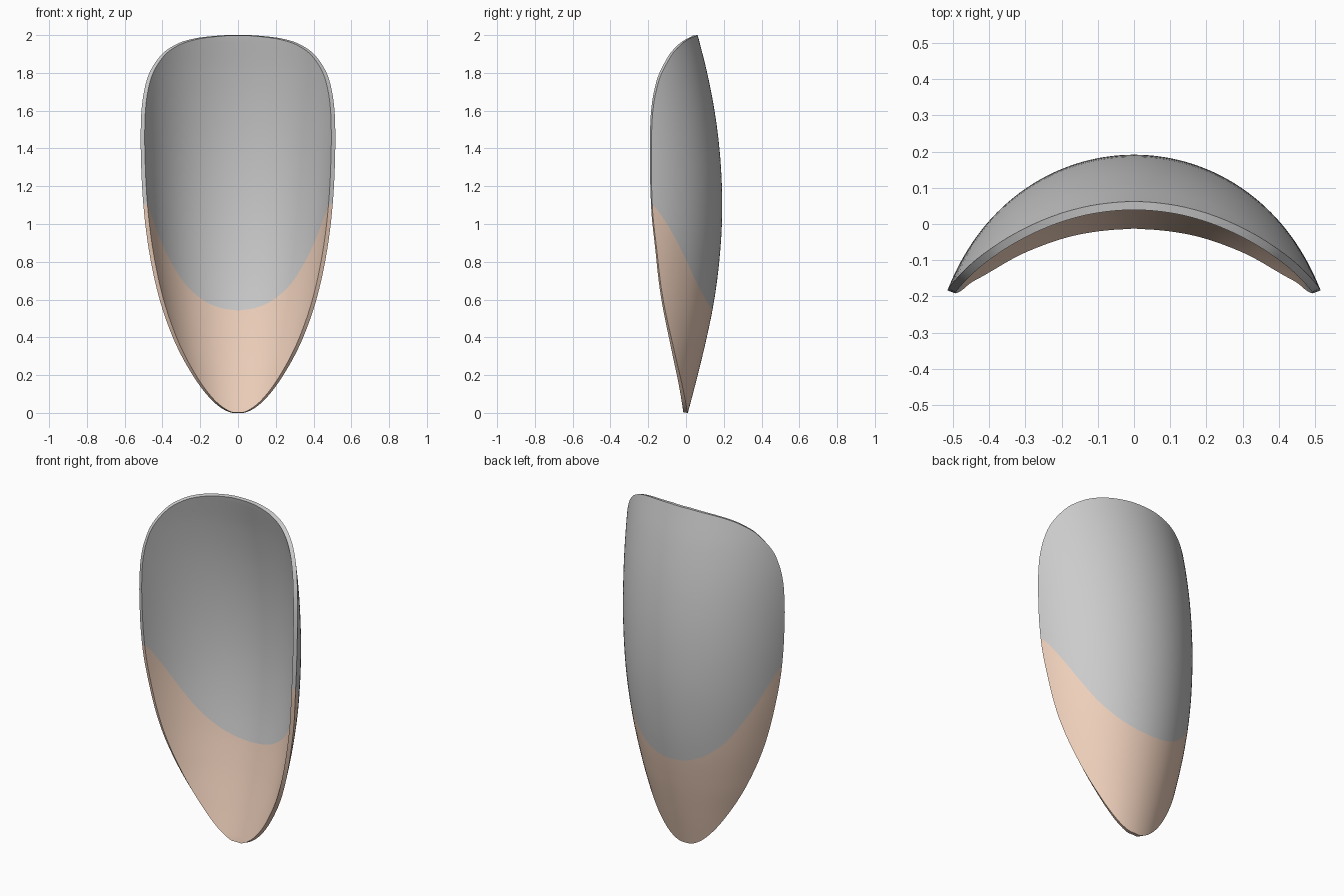
import bpy, bmesh, math

if "Cube" in bpy.data.objects:
    bpy.data.objects.remove(bpy.data.objects["Cube"])

THICK = 0.023
NU, NV = 64, 44


def curve(knots):
    """Smooth interpolation through (t, value) knots."""
    n = len(knots)

    def slope(i):
        a, b = knots[max(i - 1, 0)], knots[min(i + 1, n - 1)]
        return (b[1] - a[1]) / (b[0] - a[0])

    def f(t):
        i = 0
        while i < n - 2 and t > knots[i + 1][0]:
            i += 1
        (t0, p0), (t1, p1) = knots[i], knots[i + 1]
        h = t1 - t0
        s = min(max((t - t0) / h, 0), 1)
        return ((2*s**3 - 3*s*s + 1) * p0 + (s**3 - 2*s*s + s) * h * slope(i)
                + (3*s*s - 2*s**3) * p1 + (s**3 - s*s) * h * slope(i + 1))
    return f


# Half width (squared for round ends), back ridge, arc radius, colour line
width_sq = curve([(z, w * w) for z, w in [
    (0, .03), (.05, .12), (.1, .168), (.2, .24), (.4, .345), (.6, .415),
    (.8, .461), (1, .491), (1.2, .508), (1.4, .515), (1.5, .515), (1.6, .511),
    (1.7, .498), (1.8, .469), (1.9, .402), (1.95, .33), (1.97, .28),
    (1.985, .215), (1.995, .13), (2, .06)]])
ridge = curve([(0, .01), (.2, .062), (.4, .11), (.6, .15), (.8, .176), (1, .19),
               (1.2, .19), (1.4, .177), (1.6, .151), (1.8, .112), (2, .062)])
radius = curve([(0, .3), (.2, .353), (.4, .41), (.8, .49), (1.1, .524),
                (1.4, .548), (1.8, .578), (2, .59)])
line = curve([(0, 0), (.2, .025), (.386, .10), (.57, .255), (.72, .49),
              (.87, .79), (.945, .93), (1, 1)])


def point(u, z, inner):
    r, y0 = radius(z), ridge(z)
    a = u * math.asin(math.sqrt(width_sq(z)) / r)
    t = THICK if inner else 0
    tilt = (ridge(min(z + .02, 2)) - ridge(max(z - .02, 0))) / .04
    # the inner skin also shifts along the ridge normal near the ends
    dz = t * tilt * abs(2 * z / 2 - 1) ** 4
    return ((r - t) * math.sin(a), y0 - r + (r - t) * math.cos(a), z + dz)


def shell(name, z_of, end_row):
    """Curved double-skinned patch with rims on its free edges."""
    bm = bmesh.new()
    skins = [[[bm.verts.new(point(2*i/NU - 1, z_of(abs(2*i/NU - 1), j/NV), k))
               for i in range(NU + 1)] for j in range(NV + 1)] for k in (0, 1)]
    out, inn = skins
    for g in skins:
        for j in range(NV):
            for i in range(NU):
                bm.faces.new((g[j][i], g[j][i+1], g[j+1][i+1], g[j+1][i]))
    for i in (0, NU):
        for j in range(NV):
            bm.faces.new((out[j][i], out[j+1][i], inn[j+1][i], inn[j][i]))
    for i in range(NU):
        a, b = out[end_row], inn[end_row]
        bm.faces.new((a[i], a[i+1], b[i+1], b[i]))
    bmesh.ops.recalc_face_normals(bm, faces=bm.faces)
    # make sure the back skin faces +y
    bm.faces.ensure_lookup_table()
    if bm.faces[NU * (NV // 2) + NU // 2].normal.y < 0:
        bmesh.ops.reverse_faces(bm, faces=bm.faces)
    me = bpy.data.meshes.new(name)
    bm.to_mesh(me)
    bm.free()
    ob = bpy.data.objects.new(name, me)
    bpy.context.collection.objects.link(ob)
    bpy.ops.object.select_all(action='DESELECT')
    ob.select_set(True)
    bpy.context.view_layer.objects.active = ob
    bpy.ops.object.shade_smooth_by_angle(angle=math.radians(40))
    return ob


def border(u):
    return .542 + .56 * line(u)


# Grey upper plate
shell("nail_plate", lambda u, s: border(u) + (2 - border(u)) * (1 - (1 - s)**2.5), NV)

# Peach lower tip
tip = shell("nail_tip", lambda u, s: border(u) * s**2, 0)
mat = bpy.data.materials.new("peach")
mat.diffuse_color = (.86, .63, .50, 1)
mat.use_nodes = True
mat.node_tree.nodes["Principled BSDF"].inputs["Base Color"].default_value = mat.diffuse_color
tip.data.materials.append(mat)
